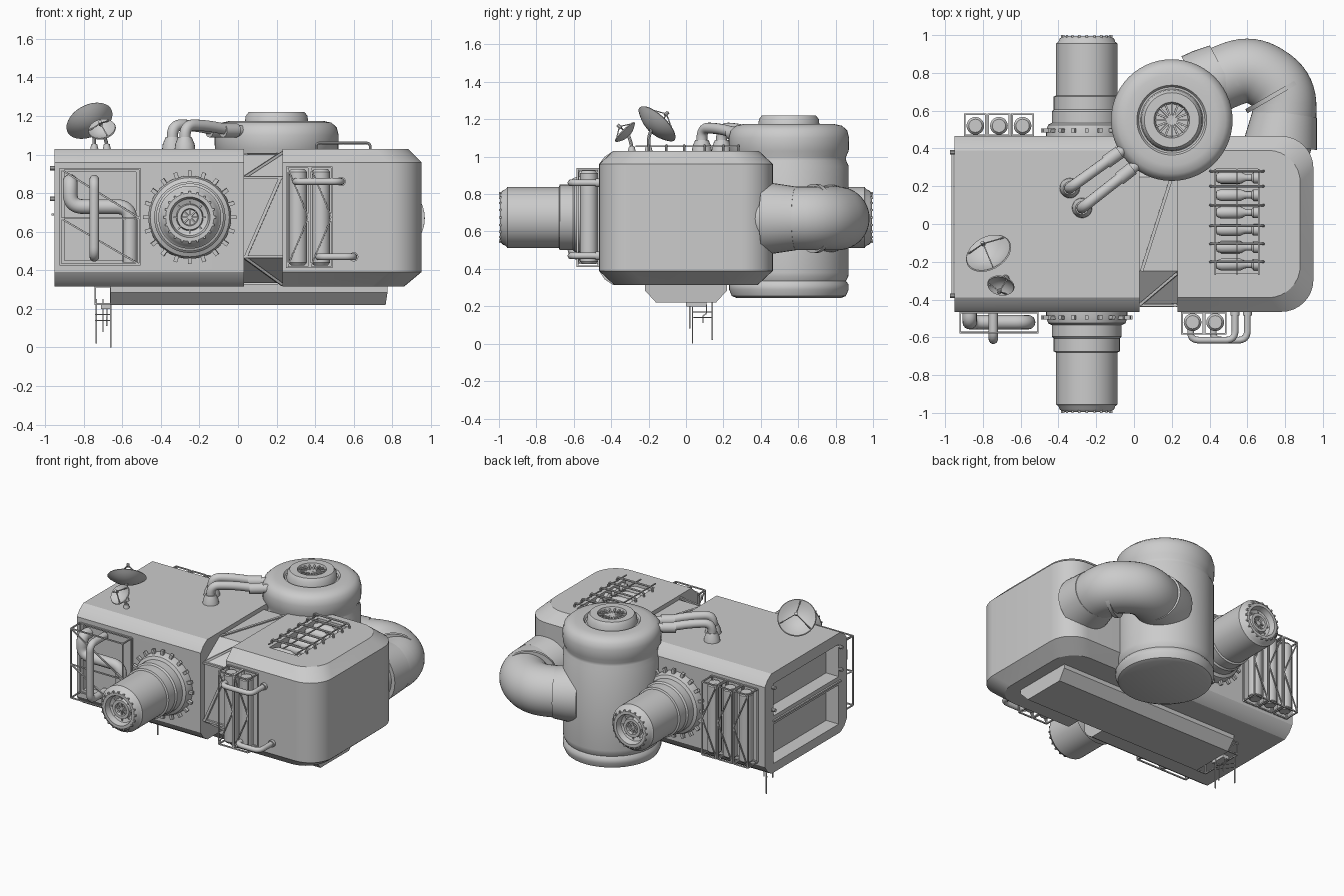
import bpy, bmesh, math
from mathutils import Vector, Matrix

if "Cube" in bpy.data.objects:
    bpy.data.objects.remove(bpy.data.objects["Cube"])

V = Vector

def mesh(name, verts, faces, angle=35):
    me = bpy.data.meshes.new(name)
    me.from_pydata([tuple(v) for v in verts], [], faces)
    bm = bmesh.new(); bm.from_mesh(me)
    bmesh.ops.remove_doubles(bm, verts=bm.verts, dist=1e-5)
    bmesh.ops.recalc_face_normals(bm, faces=bm.faces)
    bm.to_mesh(me); bm.free()
    if angle:
        me.shade_smooth()
        me.set_sharp_from_angle(angle=math.radians(angle))
    ob = bpy.data.objects.new(name, me)
    bpy.context.collection.objects.link(ob)
    return ob

def loft(name, rings, angle=35):
    n = len(rings[0])
    verts = [v for r in rings for v in r]
    faces = [(i*n+j, i*n+(j+1) % n, (i+1)*n+(j+1) % n, (i+1)*n+j)
             for i in range(len(rings)-1) for j in range(n)]
    faces += [tuple(range(n)), tuple(range(len(verts)-n, len(verts)))]
    return mesh(name, verts, faces, angle)

def box(name, x0, x1, y0, y1, z0, z1):
    return loft(name, [[(x0, y0, z), (x1, y0, z), (x1, y1, z), (x0, y1, z)] for z in (z0, z1)], 0)

def lathe(name, profile, origin=(0, 0, 0), axis=(0, 0, 1), n=40):
    m = Matrix.Translation(origin) @ V(axis).to_track_quat('Z', 'Y').to_matrix().to_4x4()
    rings = [[m @ V((max(r, 1e-4)*math.cos(2*math.pi*k/n), max(r, 1e-4)*math.sin(2*math.pi*k/n), z))
              for k in range(n)] for r, z in profile]
    return loft(name, rings)

def tube(name, pts, r, bend=0.05, res=4):
    # round each corner, then sweep a circle along the path
    pts = [V(p) for p in pts]
    path = [pts[0]]
    for a, b, c in zip(pts, pts[1:], pts[2:]):
        p = b + (a-b).normalized()*min(bend, (a-b).length*.49)
        q = b + (c-b).normalized()*min(bend, (c-b).length*.49)
        path += [p*(1-t)**2 + b*2*t*(1-t) + q*t*t for t in (i/8 for i in range(9))]
    path.append(pts[-1])
    n, rings, nrm = res*4, [], None
    for i, p in enumerate(path):
        t = (path[min(i+1, len(path)-1)] - path[max(i-1, 0)]).normalized()
        nrm = t.orthogonal() if nrm is None else nrm - t*nrm.dot(t)
        nrm.normalize()
        bi = t.cross(nrm)
        rings.append([p + (nrm*math.cos(2*math.pi*k/n) + bi*math.sin(2*math.pi*k/n))*r for k in range(n)])
    return loft(name, rings)

def bar(name, a, b, r=0.006):
    return tube(name, [a, b], r, res=1)

def frame(name, x0, x1, y0, y1, z0, z1, r=0.006):
    for y in (y0, y1):
        for z in (z0, z1):
            bar(name, (x0, y, z), (x1, y, z), r)
        for x in (x0, x1):
            bar(name, (x, y, z0), (x, y, z1), r)
    for x in (x0, x1):
        for z in (z0, z1):
            bar(name, (x, y0, z), (x, y1, z), r)

def hull(name, x0, x1, rad, levels):
    # stacked outlines: (z, inset of sides, inset of right end)
    rings = []
    for z, iy, ix in levels:
        ring = [(x0, -.465+iy, z)]
        for s in (-1, 1):
            cx, cy = x1-ix-rad, s*(.465-iy-rad)
            for k in range(9):
                a = math.radians((-90 if s < 0 else 0) + 90*k/8)
                ring.append((cx+rad*math.cos(a), cy+rad*math.sin(a), z))
        ring.append((x0, .465-iy, z))
        rings.append(ring)
    return loft(name, rings, 30)

def cut(ob, *args):
    c = box("cutter", *args)
    c.hide_render = True
    c.hide_viewport = False
    c.display_type = 'WIRE'
    m = ob.modifiers.new("cut", 'BOOLEAN')
    m.operation, m.object, m.solver = 'DIFFERENCE', c, 'EXACT'

# Main modules
left = hull("left_module", -.95, .03, 0.0001, [(.315, .075, 0), (.345, .03, 0), (.39, 0, 0),
            (.96, 0, 0), (1.0, .03, 0), (1.03, .075, 0)])
right = hull("right_module", .23, .95, .17, [(.315, .08, .09), (.39, 0, 0), (.96, 0, 0), (1.03, .075, .07)])
cut(left, -1.0, -.85, -.37, .37, .72, .95)
cut(left, -1.0, -.85, -.37, .37, .38, .66)
cut(left, -.90, -.53, -.50, -.42, .45, .91)
cut(right, .43, .66, -.26, .29, .96, 1.1)

# Connector between modules, with diagonal struts
octo = [(-.42, .47), (-.25, .335), (.25, .335), (.42, .47), (.42, .88), (.25, 1.0), (-.25, 1.0), (-.42, .88)]
loft("connector", [[(x, y, z) for y, z in octo] for x in (.02, .24)], 0)
for s in (-1, 1):
    bar("connector_strut", (.04, s*.43, .47), (.22, s*.43, .88), .012)
    for z0, z1 in ((.88, 1.01), (.47, .325)):
        bar("connector_strut", (.03, s*.43, z0), (.23, s*.43, z0), .01)
        bar("connector_strut", (.03, s*.43, z0), (.23, s*.26, z1), .01)
bar("connector_strut", (.04, -.25, 1.0), (.2, .25, 1.0), .012)

# Keel with end frame and hanging antennas
keel = [(-.22, .33), (-.22, .285), (-.16, .22), (.16, .22), (.22, .285), (.22, .33)]
loft("keel", [[(x + (.0 if z > .25 else e), y, z) for y, z in keel] for x, e in ((-.66, 0), (.775, -.01))], 0)
frame("keel_end_frame", -.74, -.66, -.16, .16, .225, .315)
box("antenna_mount", -.71, -.66, 0, .11, .20, .225)
for x, y, z in ((-.735, .14, .02), (-.66, .035, 0), (-.7, .02, .08)):
    bar("whip_antenna", (x, y, .25), (x, y, z), .005)
tube("bent_antenna", [(-.68, .11, .21), (-.68, .11, .16), (-.68, .09, .15), (-.68, .09, .11)], .004, .01, 1)
for z in (.14, .17):
    bar("antenna_rung", (-.74, .14, z), (-.66, .04, z), .003)

# End handle bolts
for y in (-.38, .38):
    for z in (.93, .77):
        lathe("end_bolt", [(.012, 0), (.012, .03)], (-.945, y, z), (-1, 0, 0), 10)
bar("end_rail", (-.96, -.38, .69), (-.96, .38, .69), .008)

# Docking ports, front and back
port = [(.215, -.02), (.215, .03), (.205, .06), (.185, .07), (.185, .13), (.175, .14), (.175, .21), (.163, .215),
        (.163, .49), (.15, .50), (.145, .515), (.125, .53), (.105, .53), (.095, .49), (.07, .48),
        (.065, .505), (.045, .505), (.04, .485), (0, .485)]
for s in (-1, 1):
    o = V((-.25, s*.465, .675))
    lathe("docking_port", port, o, (0, s, 0), 48)
    for k in range(20):
        a = 2*math.pi*k/20
        d = V((math.cos(a), 0, math.sin(a)))
        bar("port_tooth", o + d*.2 + V((0, s*.03, 0)), o + d*.243 + V((0, s*.03, 0)), .014)
        bar("port_latch", o + d*.13 + V((0, s*.515, 0)), o + d*.13 + V((0, s*.535, 0)), .008)
    for k in range(4):
        a = math.pi*k/4
        d = V((math.cos(a), 0, math.sin(a)))*.085
        bar("port_spoke", o + d + V((0, s*.49, 0)), o - d + V((0, s*.49, 0)), .006)

# Storage tank with fan cap
lathe("tank", [(0, .245), (.28, .245), (.305, .255), (.32, .29), (.32, .315), (.306, .335), (.318, .36), (.32, .38),
      (.32, .95), (.306, .98), (.306, 1.0), (.32, 1.03), (.322, 1.1), (.312, 1.14), (.285, 1.165), (.24, 1.175),
      (.185, 1.175), (.175, 1.16), (.165, 1.16), (.16, 1.2), (.145, 1.22), (.095, 1.22), (.085, 1.19), (0, 1.19)],
      (.2, .55, 0), n=56)
for k in range(16):
    a = 2*math.pi*k/16
    bar("fan_blade", (.2, .55, 1.2), (.2+.09*math.cos(a), .55+.09*math.sin(a), 1.205), .007)

# Large elbow duct with flange and flared ends
zc = .67
tube("elbow_duct", [(.3, .68, zc), (.45, .77, zc), (.62, .83, zc), (.79, .72, zc), (.80, .56, zc), (.76, .38, zc)],
     .17, .09, 10)
lathe("duct_flange", [(.165, -.012), (.185, -.012), (.185, .012), (.165, .012)], (.755, .69, zc), (-.5, .86, 0))
lathe("duct_flare", [(.195, 0), (.188, .05), (.17, .17)], (.775, .42, zc), (.15, 1, 0))
lathe("duct_flare", [(.19, 0), (.185, .07), (.17, .16)], (.34, .72, zc), (.88, .47, 0))

# Pair of tank feed pipes
for a, b in (((-.02, .42), (-.34, .19)), ((.05, .34), (-.275, .085))):
    k = V((a[0]*.75+b[0]*.25, a[1]*.75+b[1]*.25, 1.125))
    e = V((b[0], b[1], 1.0))
    tube("feed_pipe", [(a[0], a[1], 1.12), k, (a[0]*.35+b[0]*.65, a[1]*.35+b[1]*.65, 1.15), (b[0], b[1], 1.155), e],
         .029, .06)
    lathe("feed_pipe_base", [(.054, 0), (.05, .03), (.035, .065)], (b[0], b[1], 1.025), n=20)
    lathe("feed_pipe_collar", [(.036, -.06), (.036, .03)], k, (a[0]-b[0], a[1]-b[1], 0), 20)

# Satellite dishes
def dish(c, d, r, foot):
    c, d = V(c), V(d).normalized()
    prof = [(r*t/6, r*.38*((t/6)**2-1)) for t in range(7)]
    prof += [(p*.96, z+.006) for p, z in reversed(prof)]
    lathe("dish", prof, c, d, 32)
    u = d.orthogonal().normalized()
    tip = c + d*r*.62
    for k in range(3):
        bar("dish_feed_leg", c + Matrix.Rotation(k*2.094, 3, d) @ u*r*.95, tip, .004)
    lathe("dish_feed", [(.01, -.012), (.01, .012)], tip, d, 10)
    tube("dish_mast", [foot, (foot[0], foot[1], c.z-.07), c - d*r*.36], .009, .03, 2)
    lathe("dish_foot", [(.022, 0), (.015, .03)], foot, n=12)

dish((-.77, -.155, 1.175), (-.35, .62, .66), .128, (-.745, -.2, 1.025))
dish((-.705, -.325, 1.13), (-.15, -.6, .6), .073, (-.68, -.29, 1.025))

# Front left pipe rack
frame("pipe_rack", -.92, -.51, -.575, -.47, .43, .925)
bar("pipe_rack", (-.92, -.575, .67), (-.51, -.575, .67))
bar("pipe_rack", (-.92, -.575, .925), (-.51, -.575, .67))
bar("pipe_rack", (-.92, -.575, .67), (-.51, -.575, .43))
tube("thick_pipe", [(-.87, -.45, .86), (-.87, -.52, .86), (-.87, -.52, .73), (-.56, -.52, .73), (-.56, -.52, .44)], .038, .07)
tube("thin_pipe", [(-.745, -.44, .87), (-.745, -.61, .87), (-.745, -.61, .47), (-.745, -.44, .47)], .025, .05)

# Cylinder racks: two on the front, three on the back
for x, s in ((.31, -1), (.43, -1), (-.84, 1), (-.715, 1), (-.59, 1)):
    y0, y1 = s*.47, s*.58
    frame("cylinder_rack", x-.056, x+.056, y0, y1, .415, .935)
    for z0, z1 in ((.415, .675), (.935, .675)):
        bar("rack_brace", (x-.056, y1, z0), (x+.056, y1, z1), .005)
    lathe("rack_cylinder", [(.035, .425), (.047, .44), (.047, .91), (.035, .925)], (x, s*.52, 0), n=20)

# Front pipes looping past the right rack
for z, x0, x1 in ((.86, .3, .535), (.47, .42, .6)):
    tube("side_pipe", [(x0, -.54, z), (x0, -.615, z), (x1, -.615, z), (x1, -.45, z)], .018, .05, 3)
    lathe("pipe_collar", [(.024, 0), (.024, .02)], (x1, -.465, z), (0, -1, 0), 14)

# Bottle bay on the right module roof, with handrails
for i in range(6):
    y = -.215 + i*.092
    lathe("bottle", [(.0, 0), (.022, .005), (.032, .03), (.032, .13), (.018, .16), (.018, .19), (.03, .2), (.03, .225)],
          (.432, y, .99), (1, 0, 0), 16)
for y in (-.2, -.105, -.01, .1, .2, .28):
    tube("bay_rail", [(.405, y, 1.02), (.405, y, 1.06), (.685, y, 1.06), (.685, y, 1.02)], .007, .02, 2)
for x in (.43, .545, .66):
    bar("bay_long_rail", (x, -.27, 1.055), (x, .29, 1.055), .005)
